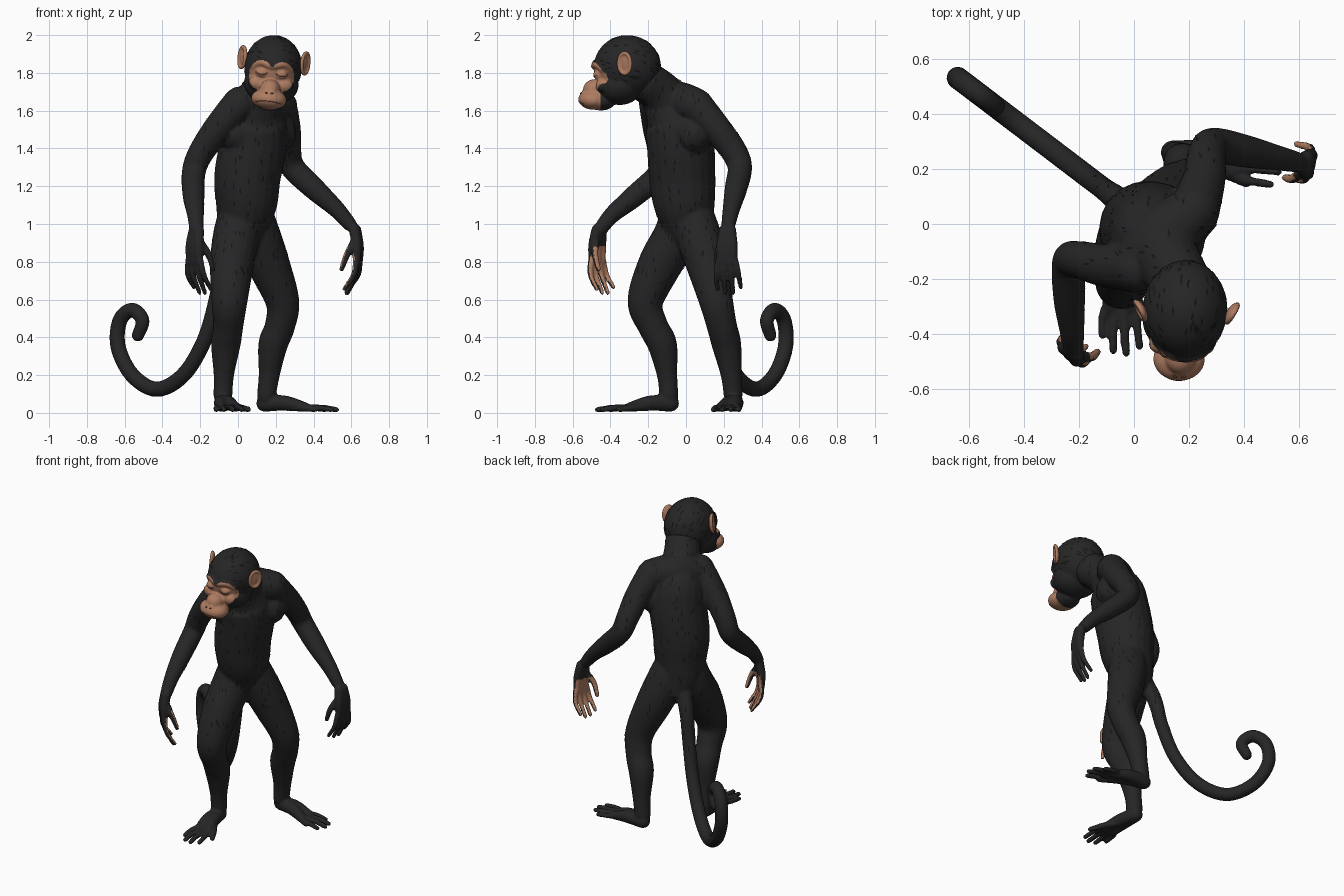
import bpy, bmesh, math, random
from mathutils import Vector, Matrix
from mathutils.bvhtree import BVHTree

random.seed(4)
if "Cube" in bpy.data.objects:
    bpy.data.objects.remove(bpy.data.objects["Cube"])


def material(name, colour):
    mat = bpy.data.materials.new(name)
    mat.use_nodes = True
    mat.diffuse_color = (*colour, 1)
    mat.node_tree.nodes["Principled BSDF"].inputs["Base Color"].default_value = (*colour, 1)
    return mat


fur = material("black_fur", (.019, .019, .019))
tuft_black = material("tuft_black", (.007, .007, .007))
skin = material("tan_skin", (.42, .2, .12))
crease = material("brown_crease", (.15, .07, .04))


def add_object(name, mesh, mats):
    obj = bpy.data.objects.new(name, mesh)
    bpy.context.collection.objects.link(obj)
    for mat in mats:
        mesh.materials.append(mat)
    return obj


def evaluated_mesh(obj):
    """Mesh of an object with its modifiers; the object itself is removed."""
    deps = bpy.context.evaluated_depsgraph_get()
    mesh = bpy.data.meshes.new_from_object(obj.evaluated_get(deps))
    bpy.data.objects.remove(obj)
    return mesh


def surface_tree(obj):
    return BVHTree.FromPolygons([v.co for v in obj.data.vertices], [p.vertices for p in obj.data.polygons])


def sample(points, steps=6):
    """Smooth path through (x, y, z, radius) points, with rounded ends."""
    p = [Vector(q) for q in points]
    p = [p[0] * 2 - p[1]] + p + [p[-1] * 2 - p[-2]]
    path = []
    for a, b, c, d in zip(p, p[1:], p[2:], p[3:]):
        for i in range(steps):
            t = i / steps
            path.append(b + (c - a) * (t / 2) + (a * 2 - b * 5 + c * 4 - d) * (t * t / 2)
                        + (b * 3 - a - c * 3 + d) * (t ** 3 / 2))
    path.append(p[-2])

    def cap(end, inner):
        out = (end.xyz - inner.xyz).normalized()
        return [Vector((*(end.xyz + out * end.w * math.sin(a)), end.w * math.cos(a)))
                for a in (.5, 1, 1.5)]
    return cap(path[0], path[1])[::-1] + path + cap(path[-1], path[-2])


def tubes_mesh(paths):
    curve = bpy.data.curves.new("tubes", "CURVE")
    curve.dimensions = "3D"
    curve.bevel_depth = 1
    curve.bevel_resolution = 8
    curve.use_fill_caps = True
    for path in paths:
        pts = sample(path)
        spline = curve.splines.new("POLY")
        spline.points.add(len(pts) - 1)
        for point, v in zip(spline.points, pts):
            point.co = (*v.xyz, 1)
            point.radius = v.w
    return evaluated_mesh(add_object("tubes", curve, []))


def blended(name, paths, balls, voxel, mats, rounds=5):
    """Fuse tubes and ellipsoids (centre, radii) into one smooth skin."""
    bm = bmesh.new()
    bm.from_mesh(tubes_mesh(paths))
    for centre, radii in balls:
        bmesh.ops.create_icosphere(bm, subdivisions=4, radius=1,
                                   matrix=Matrix.Translation(centre) @ Matrix.Diagonal((*radii, 1)))
    mesh = bpy.data.meshes.new(name)
    bm.to_mesh(mesh)
    bm.free()
    obj = add_object("raw_" + name, mesh, [])
    remesh = obj.modifiers.new("fuse", "REMESH")
    remesh.mode = "VOXEL"
    remesh.voxel_size = voxel
    smooth = obj.modifiers.new("soften", "SMOOTH")
    smooth.factor = .5
    smooth.iterations = rounds
    mesh = evaluated_mesh(obj)
    mesh.shade_smooth()
    mesh.materials.clear()
    return add_object(name, mesh, mats)


# Torso, neck, shoulders and ribs
torso = [(.03, .03, .92, .12), (.03, .01, 1, .14), (.045, -.01, 1.12, .165), (.05, -.02, 1.25, .176),
         (.08, -.03, 1.42, .178), (.09, -.06, 1.56, .165), (.11, -.13, 1.66, .11)]
neck = [(.09, -.05, 1.6, .13), (.13, -.14, 1.7, .115), (.175, -.22, 1.76, .11)]
yoke = [(.01, -.15, 1.63, .092), (.1, -.05, 1.64, .115), (.215, .045, 1.63, .095)]
ribs = [(0, -.11, 1.48, .105), (.1, -.03, 1.5, .12), (.2, .04, 1.48, .11)]

# Arms from shoulder to wrist
right_arm = [(.01, -.16, 1.64, .09), (-.11, -.15, 1.5, .078), (-.2, -.13, 1.37, .068), (-.235, -.14, 1.27, .063),
             (-.235, -.27, 1.15, .058), (-.225, -.39, 1.05, .045), (-.22, -.455, .97, .037)]
left_arm = [(.22, .05, 1.63, .092), (.255, .165, 1.5, .078), (.265, .25, 1.39, .07), (.29, .285, 1.3, .065),
            (.4, .265, 1.19, .06), (.52, .24, 1.08, .046), (.59, .225, 1, .038)]

# Legs from inside the waist to the ankle
right_leg = [(.02, -.01, 1.08, .115), (-.01, -.05, .94, .122), (-.033, -.14, .78, .116), (-.045, -.215, .59, .095),
             (-.052, -.175, .46, .08), (-.065, -.125, .36, .078), (-.075, -.1, .2, .054), (-.08, -.09, .09, .05)]
left_leg = [(.06, .02, 1.08, .115), (.105, .065, .94, .12), (.165, .115, .78, .112), (.235, .16, .59, .09),
            (.222, .19, .46, .08), (.185, .215, .36, .078), (.165, .24, .2, .056), (.15, .25, .09, .05)]

# Tail lies in one upright plane and curls at its tip
tail = [(x, .12 - (.1 + x) * .76, z, r) for x, z, r in (
    (-.02, .93, .055), (-.08, .78, .045), (-.115, .6, .041), (-.18, .38, .041), (-.29, .2, .041), (-.43, .125, .041),
    (-.56, .2, .041), (-.635, .35, .041), (-.625, .49, .04), (-.56, .545, .039), (-.505, .49, .037), (-.53, .41, .033))]


def foot(ankle, forward, inward, spread):
    def at(a, b, z, r):
        return (*(Vector(ankle) + Vector(forward) * a + Vector(inward) * b), z, r)
    parts = [[at(-.01, 0, .05, .044), at(.1, .01 + k, .052, .04), at(.21, .03 + k * 2, .03, .026)]
             for k in (-.018, .018)]
    for a, b in ((.315, -.035), (.37, .005), (.38, .052), (.355, .1)):
        parts.append([at(.18, .02 + b * .5, .03, .018), at(a - .08, b * .9, .028, .016), at(a, b, .017, .0145)])
    parts.append([at(.1, .03, .035, .025), at(.19, spread * .7, .027, .019), at(.265, spread, .019, .016)])
    return parts


def hand(wrist, palm, thumb_side):
    def at(s, n, z, r):
        return (*(Vector(wrist) + Vector(thumb_side) * s + Vector(palm) * n), z, r)
    parts = [[at(k * .5, 0, .97, .03), at(k, -.015, .88, .026), at(k * 1.1, -.015, .8, .02)]
             for k in (-.032, 0, .032)]
    for k, drop in ((-.045, .03), (-.015, 0), (.015, 0), (.045, .02)):
        parts.append([at(k, -.016, .81, .017), at(k * 1.35, -.004, .73, .015), at(k * 1.4, .045, .635 + drop, .0125)])
    parts.append([at(.025, 0, .91, .02), at(.062, .03, .84, .018), at(.065, .06, .76, .014)])
    return parts


right_hand = ((-.22, -.46), (.7, .7), (.7, -.7))
left_hand = ((.62, .22), (-.98, .2), (-.2, -.98))
body = blended("body", [torso, neck, yoke, ribs, right_arm, left_arm, right_leg, left_leg, tail]
               + foot((-.08, -.09), (0, -1), (1, 0), .135) + foot((.15, .26), (.99, -.05), (-.05, -.99), .1)
               + hand(*right_hand) + hand(*left_hand), [], .008, [fur, skin])

# Bare palms and finger insides
for face in body.data.polygons:
    for wrist, palm, thumb_side in (right_hand, left_hand):
        near = (face.center - Vector((*wrist, .77))).length < .17
        if near and face.center.z < .88 and face.normal.dot(Vector((*palm, 0))) > .35:
            face.material_index = 1

# Head, modelled facing -y around its own centre
pose = Matrix.Translation((.185, -.31, 1.82)) @ Matrix.Rotation(.1, 4, "Y") @ Matrix.Rotation(-.03, 4, "Z")
muzzle_centre, muzzle_size = Vector((0, -.18, -.16)), Vector((.094, .08, .056))
balls = [((0, 0, .01), (.153, .178, .17)), ((0, -.04, -.08), (.145, .125, .11)), (muzzle_centre, muzzle_size),
         ((0, -.14, -.165), (.084, .08, .055)), ((0, -.175, -.11), (.055, .06, .055))]
brows = [[(-.1, -.12, .005, .018), (-.055, -.162, .03, .02), (0, -.175, .015, .018),
          (.055, -.162, .03, .02), (.1, -.12, .005, .018)]]
for side in (-1, 1):
    balls.append(((side * .053, -.15, -.025), (.034, .03, .026)))
    balls.append(((side * .07, -.13, -.08), (.05, .035, .04)))
    balls.append(((side * .016, -.228, -.122), (.017, .014, .012)))
head = blended("head", brows, balls, .006, [fur, skin], 6)


def bare(p):
    if p.y > -.08:
        return False
    eye = ((abs(p.x) - .056) / .064) ** 2 + ((p.z + .038) / .08) ** 2 < 1
    bridge = abs(p.x) < .065 and -.15 < p.z < .012
    q = p - muzzle_centre
    snout = sum((q[i] / (muzzle_size[i] * 1.14)) ** 2 for i in range(3)) < 1 and p.y < -.14
    return eye or bridge or snout


for face in head.data.polygons:
    face.material_index = int(bare(face.center))
head.matrix_world = pose

# Mouth, closed eyes and nostrils as fine lines laid on the face
head_tree = surface_tree(head)


def on_face(x, z, r):
    hit = head_tree.ray_cast(Vector((x, -1, z)), Vector((0, 1, 0)))[0]
    return (*hit, r)


lines = [[on_face(i * .013, -.172 - .0003 * i * i, .0025) for i in range(-5, 6)]]
for side in (-1, 1):
    lines.append([on_face(side * (.053 + i * .01), -.035 + .0012 * i * i, .0022) for i in range(-3, 4)])
    lines.append([on_face(side * (.012 + i * .006), -.13 + .003 * i, .004) for i in range(2)])
lines_mesh = tubes_mesh(lines)
lines_mesh.shade_smooth()
add_object("face_lines", lines_mesh, [crease]).matrix_world = pose

# Ears: a rimmed dish, flaring out towards the back
for name, side in (("right_ear", -1), ("left_ear", 1)):
    rim = [(0, .036 * math.cos(a), .055 * math.sin(a), .01) for a in [math.tau * i / 12 for i in range(13)]]
    ear = blended(name, [rim], [((-side * .008, 0, 0), (.013, .037, .055))], .005, [skin], 3)
    ear.matrix_world = pose @ Matrix.Translation((side * .168, -.01, .047)) @ Matrix.Rotation(-side * .5, 4, "Z")


# Fur tufts: thin pointed blades lying flat on the coat
def tufts(name, source, count, flow, allowed):
    bm = bmesh.new()
    tree = surface_tree(source)
    for face in random.sample([f for f in source.data.polygons if f.material_index == 0 and allowed(f.center)], count):
        n = face.normal
        along = flow - n * flow.dot(n) + Vector((random.uniform(-.2, .2), random.uniform(-.2, .2), 0))
        if along.length < .4:
            continue
        along = along.normalized() * random.uniform(.03, .05)
        across = along.cross(n).normalized() * .005
        root = face.center
        corners = []
        for v in (root, root + along * .5 + across, root + along, root + along * .5 - across):
            spot, normal = tree.find_nearest(v)[:2]
            corners.append(bm.verts.new(spot + normal * .0018))
        bm.faces.new(corners)
    mesh = bpy.data.meshes.new(name)
    bm.to_mesh(mesh)
    bm.free()
    add_object(name, mesh, [tuft_black]).matrix_world = source.matrix_world.copy()


tufts("body_tufts", body, 300, Vector((0, 0, -1)), lambda c: c.z > .6 and -.2 < c.x < .33)
tufts("head_tufts", head, 110, Vector((0, .9, -.3)), lambda c: c.z > -.06)
